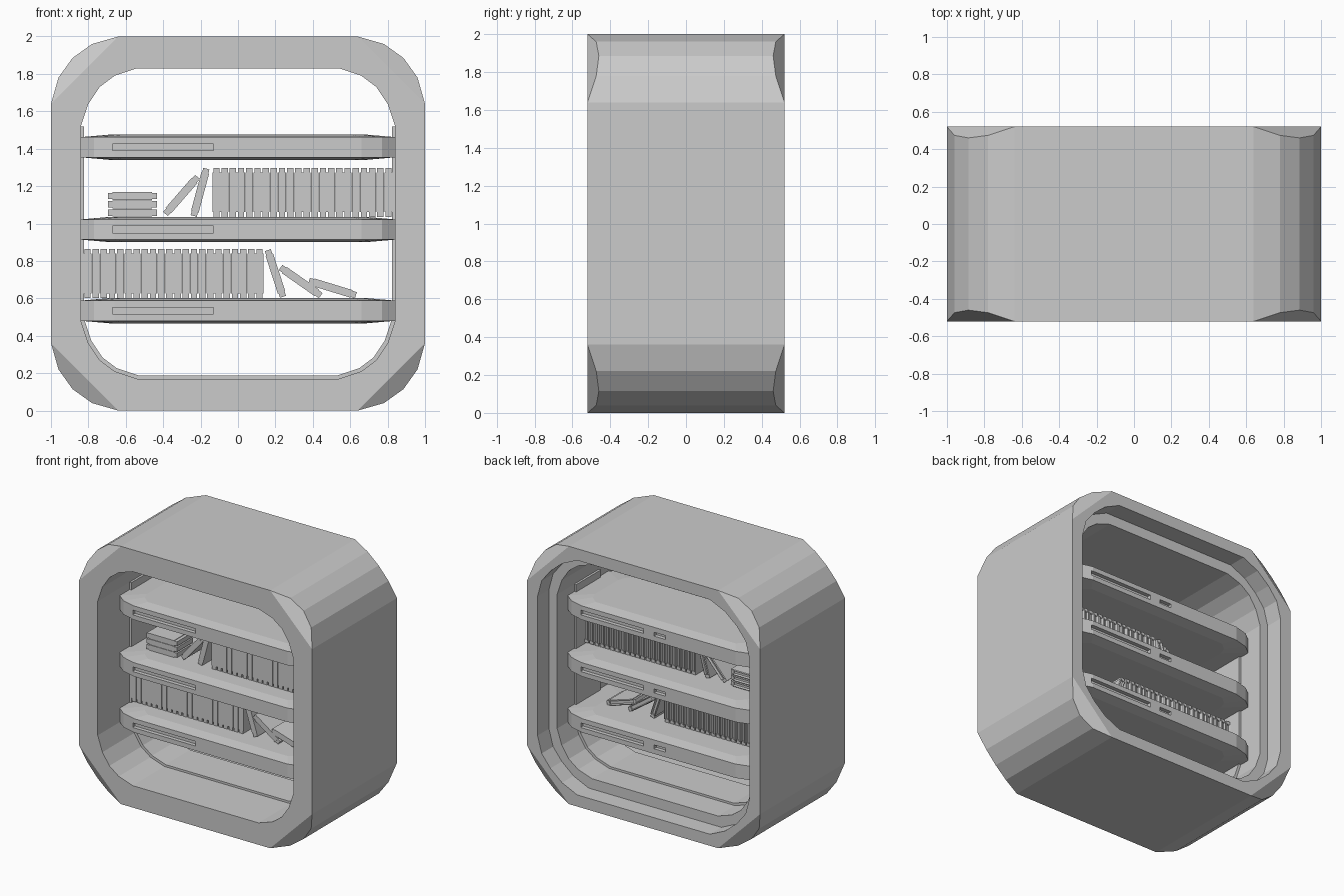
import bpy, bmesh, math
from mathutils import Matrix, Vector

if "Cube" in bpy.data.objects:
    bpy.data.objects.remove(bpy.data.objects["Cube"])


def make(name, bm):
    bmesh.ops.remove_doubles(bm, verts=bm.verts, dist=1e-5)
    bmesh.ops.recalc_face_normals(bm, faces=bm.faces)
    me = bpy.data.meshes.new(name)
    bm.to_mesh(me)
    bm.free()
    ob = bpy.data.objects.new(name, me)
    bpy.context.collection.objects.link(ob)
    return ob


def mirror4(q):
    """Complete a closed outline from its first quadrant."""
    h = q + [(-a, b) for a, b in reversed(q)]
    return h + [(-a, -b) for a, b in h]


def bridge(bm, rings, closed):
    """Join successive rings of points with quads."""
    vs = [[bm.verts.new(p) for p in r] for r in rings]
    n = len(vs[0])
    for i in range(len(vs) - (0 if closed else 1)):
        a, b = vs[i], vs[(i + 1) % len(vs)]
        for j in range(n):
            k = (j + 1) % n
            bm.faces.new((a[j], a[k], b[k], b[j]))
    if not closed:
        bm.faces.new(vs[0])
        bm.faces.new(vs[-1])


def add_box(bm, size, loc):
    bmesh.ops.create_cube(bm, size=1, matrix=Matrix.Translation(loc) @ Matrix.Diagonal((*size, 1)))


# Frame: faceted rounded-square tube, corner chamfers and a rear rebate
D = 0.52
outer = [(1, .64), (.96, .78), (.885, .885), (.78, .96), (.64, 1)]
chord = [(1 - .09 * i, .64 + .09 * i) for i in range(5)]
inner = [(.84, .52), (.80, .64), (.74, .73), (.66, .79), (.54, .83)]
rebate = [(.91, .54), (.875, .67), (.80, .765), (.70, .85), (.57, .91)]


def ring(q, y):
    return [(a, y, b + 1) for a, b in mirror4(q)]


def corner_ring(side):
    return [(a, side * (D - .65 * max(0, abs(a) + abs(b) - 1.64) / math.sqrt(2)), b + 1)
            for a, b in mirror4(outer)]


bm = bmesh.new()
bridge(bm, [ring(rebate, D), ring(rebate, .38), ring(inner, .38), ring(inner, -D),
            ring(chord, -D), corner_ring(-1), corner_ring(1), ring(chord, D)], True)
make("frame", bm)

# Thin U-shaped liner strip on the inner wall
loop = mirror4(inner)
path = loop[9:] + loop[:1]
bm = bmesh.new()
bridge(bm, [[(a * s, y, b * (s if b < 0 else 1) + 1) for s, y in
             ((1.005, -.13), (.98, -.13), (.98, .17), (1.005, .17))] for a, b in path], False)
make("liner_strip", bm)

# Shelves: chamfered plan, sloping top and bottom margins, cut slots
wide = mirror4([(.84, .25), (.77, .305), (.66, .335)])
narrow = mirror4([(.68, .14), (.66, .2), (.6, .25)])
bm = bmesh.new()
bridge(bm, [[(x, y, z) for x, y in plan] for plan, z in
            ((narrow, -.068), (wide, -.054), (wide, .054), (narrow, .068))], False)
shelf = make("shelf", bm)
bm = bmesh.new()
add_box(bm, (.54, .06, .036), (-.40, -.335, 0))
add_box(bm, (.54, .06, .036), (.40, .335, 0))
add_box(bm, (.10, .06, .03), (-.01, .335, 0))
cutter = make("slot_cutter", bm)
cutter.hide_render = True
mod = shelf.modifiers.new("slots", 'BOOLEAN')
mod.object, mod.operation, mod.solver = cutter, 'DIFFERENCE', 'EXACT'
dg = bpy.context.evaluated_depsgraph_get()
cut_mesh = bpy.data.meshes.new_from_object(shelf.evaluated_get(dg))
shelf.modifiers.clear()
bpy.data.objects.remove(cutter)
shelf.data = cut_mesh
shelf.location.z = .534
for i, z in enumerate((.968, 1.408)):
    ob = bpy.data.objects.new(f"shelf_{i + 2}", cut_mesh)
    ob.location.z = z
    bpy.context.collection.objects.link(ob)

# Case: spine plate in front, two covers and a recessed core
T, H = .042, .262
bm = bmesh.new()
prof = [(-T / 2, -.13), (T / 2, -.13), (T / 2, .075), (T / 2 - .006, .08), (T / 2 - .009, .06),
        (-T / 2 + .009, .06), (-T / 2 + .006, .08), (-T / 2, .075)]
bridge(bm, [[(x, y, z) for x, y in prof] for z in (-H / 2 + .025, H / 2 - .025)], False)
for s in (-1, 1):
    tip = [(-T / 2 + .004, -.128), (T / 2 - .004, -.128), (T / 2 - .004, .07), (-T / 2 + .004, .07)]
    bridge(bm, [[(x, y, s * z) for x, y in tip] for z in (H / 2 - .025, H / 2)], False)
first = make("case", bm)
case_mesh = first.data
bpy.data.objects.remove(first)


def case(name, x, z, tilt=0):
    ob = bpy.data.objects.new(name, case_mesh)
    ob.location = (x, 0, z)
    ob.rotation_euler.y = math.radians(tilt)
    bpy.context.collection.objects.link(ob)


# Upright rows
STEP = .0438
for i in range(22):
    case(f"upper_case_{i}", -.137 + STEP * (i + .5), 1.167)
    case(f"lower_case_{i}", .137 - STEP * (i + .5), .733)
# Flat stack
for i in range(3):
    case(f"stacked_case_{i}", -.565, 1.058 + .0445 * i, 90)
# Leaning cases
for i, (x, z, tilt) in enumerate(((-.302, 1.15, 41), (-.203, 1.167, 15), (.20, .733, -18),
                                  (.335, .69, -55), (.505, .655, -73))):
    case(f"leaning_case_{i}", x, z, tilt)
